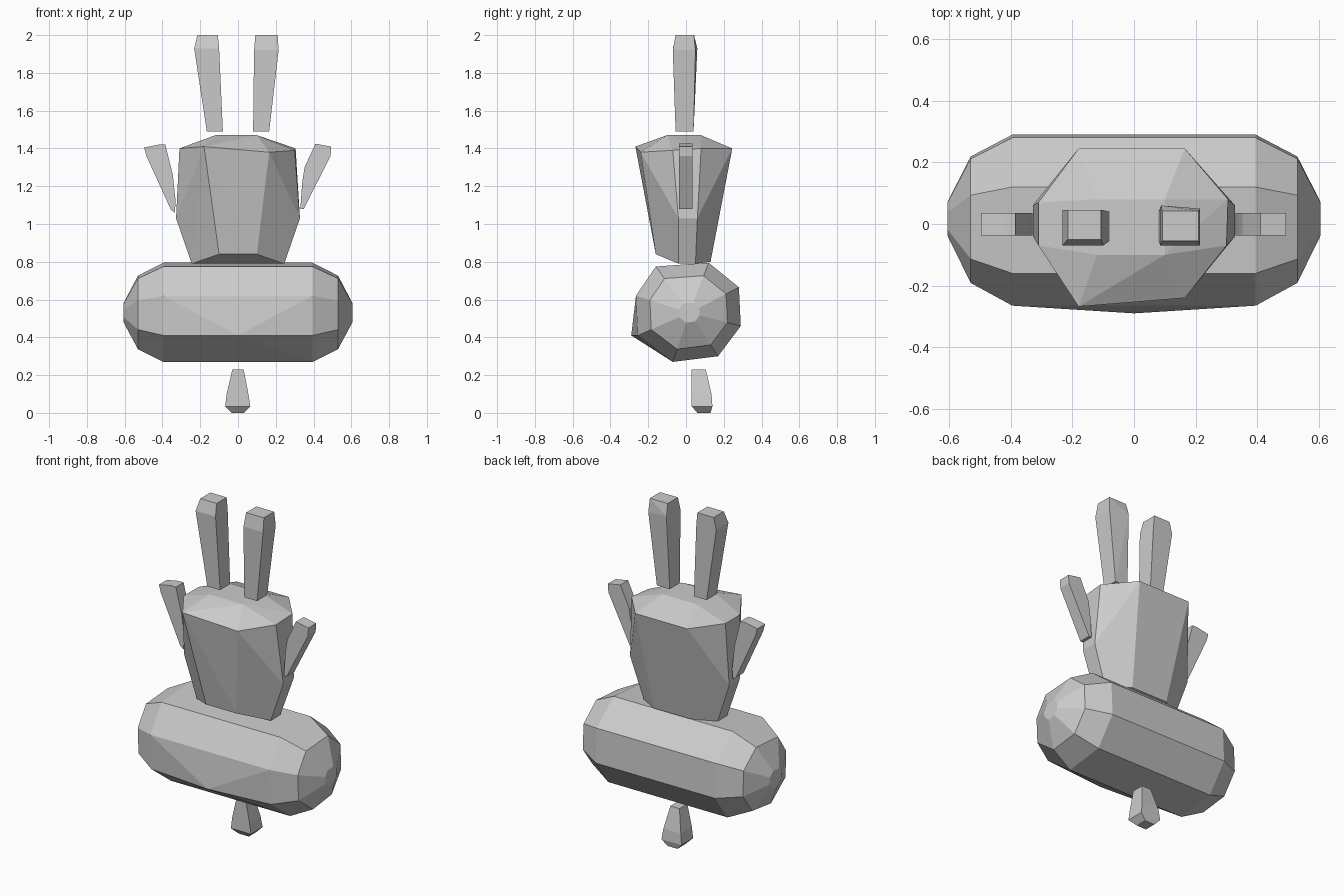
import bpy, bmesh

if "Cube" in bpy.data.objects:
    bpy.data.objects.remove(bpy.data.objects["Cube"])


def hull(name, points):
    """Flat-faced solid wrapped around a handful of corner points."""
    bm = bmesh.new()
    for p in points:
        bm.verts.new(p)
    res = bmesh.ops.convex_hull(bm, input=bm.verts[:])
    loose = {v for v in res["geom_interior"] + res["geom_unused"]
             if isinstance(v, bmesh.types.BMVert) and v.is_valid}
    bmesh.ops.delete(bm, geom=list(loose), context='VERTS')
    bmesh.ops.recalc_face_normals(bm, faces=bm.faces[:])
    bmesh.ops.dissolve_limit(bm, angle_limit=0.02, verts=bm.verts[:], edges=bm.edges[:])
    mesh = bpy.data.meshes.new(name)
    bm.to_mesh(mesh)
    bm.free()
    obj = bpy.data.objects.new(name, mesh)
    bpy.context.collection.objects.link(obj)
    return obj


def rect(z, x0, x1, y0, y1):
    return [(x, y, z) for x in (x0, x1) for y in (y0, y1)]


def slab(outline, y0, y1):
    return [(x, y, z) for x, z in outline for y in (y0, y1)]


# Capsule body: a (y, z) section repeated along x and shrunk at the ends
section = [(-.255, .41), (-.265, .62), (-.16, .775), (.12, .795), (.28, .665),
           (.29, .46), (.17, .30), (-.07, .27)]
cy, cz = .018, .53
body = [(0, -.29, .41)]
for x, s in ((.395, 1), (.53, .74), (.605, .2)):
    for y, z in section:
        for side in (-1, 1):
            body.append((side * x, cy + (y - cy) * s, cz + (z - cz) * s))
hull("body", body)

# Tapered head with faceted cap
head = [(-.18, .245, 1.4), (.165, .245, 1.4), (.305, .08, 1.4), (.3, -.07, 1.39),
        (.165, -.24, 1.38), (-.18, -.268, 1.41), (-.31, -.07, 1.4), (-.31, .07, 1.4)]
head += rect(1.47, -.12, .1, -.10, .08)
head += [(s * .328, y, 1.03) for s in (-1, 1) for y in (-.04, .06)]
head += [(s * .1, -.16, .84) for s in (-1, 1)]
head += [(s * .245, y, .79) for s in (-1, 1) for y in (-.04, .05)]
head += [(s * .12, .13, .80) for s in (-1, 1)]
hull("head", head)

# Ears
hull("left_ear", rect(1.49, -.165, -.08, -.055, .04)
     + rect(1.93, -.232, -.1, -.07, .045) + rect(2.0, -.215, -.107, -.05, .045))
hull("right_ear", rect(1.49, .08, .165, -.055, .04)
     + rect(1.92, .085, .215, -.07, .05) + rect(2.0, .092, .21, -.055, .042)
     + [(.088, .06, 1.93)])

# Arms
hull("left_arm", slab([(-.42, 1.42), (-.497, 1.405), (-.485, 1.36), (-.355, 1.075),
                       (-.335, 1.06), (-.33, 1.12), (-.345, 1.26), (-.385, 1.42)],
                      -.038, .035))
hull("right_arm", slab([(.41, 1.425), (.493, 1.41), (.49, 1.36), (.348, 1.08),
                        (.33, 1.08), (.34, 1.22), (.352, 1.3)],
                       -.038, .035))

# Small peg below the body
hull("foot", rect(.23, -.03, .03, .03, .105)
     + rect(.10, -.06, .055, .03, .135) + rect(.035, -.068, .065, .03, .14)
     + rect(0, -.035, .03, .06, .13))
